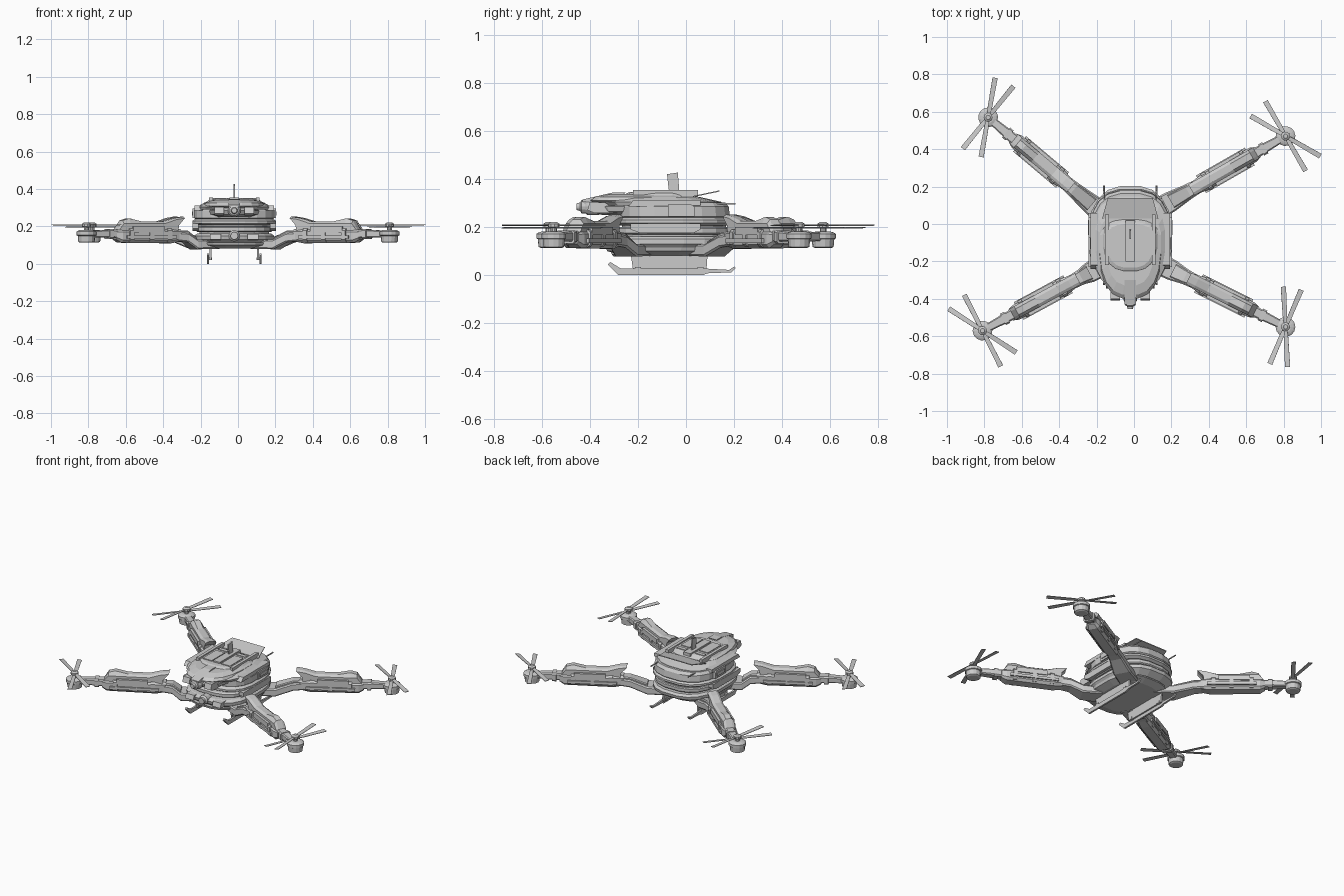
import bpy, bmesh, math
from mathutils import Matrix, Vector

CX = -0.02  # body centre line
I4 = Matrix.Identity(4)


def finish(name, bm, M=I4):
    bmesh.ops.recalc_face_normals(bm, faces=bm.faces)
    bm.transform(M)
    me = bpy.data.meshes.new(name)
    bm.to_mesh(me)
    bm.free()
    ob = bpy.data.objects.new(name, me)
    bpy.context.collection.objects.link(ob)
    return ob


def skin(name, rings, M=I4):
    """Join equal-sized point rings into a closed solid."""
    bm = bmesh.new()
    vs = [[bm.verts.new(p) for p in r] for r in rings]
    n = len(vs[0])
    for a, b in zip(vs, vs[1:]):
        for i in range(n):
            bm.faces.new((a[i], a[(i + 1) % n], b[(i + 1) % n], b[i]))
    bm.faces.new(vs[0])
    bm.faces.new(vs[-1])
    return finish(name, bm, M)


def outline(z, hw, y0, y1, n=20, p=2.7):
    """Rounded body outline; widest at y = -0.08."""
    ring = []
    for i in range(n):
        a = 2 * math.pi * (i + 0.5) / n
        c, s = math.cos(a), math.sin(a)
        x = math.copysign(abs(c) ** (2 / p), c) * hw
        y = math.copysign(abs(s) ** (2 / p), s)
        ring.append((CX + x, -0.08 + y * ((y1 + 0.08) if y > 0 else (-0.08 - y0)), z))
    return ring


def tier(name, levels):
    return skin(name, [outline(*l) for l in levels])


def bar(name, secs, M=I4, ch=0.3):
    """Chamfered beam along x: sections (x, half width, z low, z high)."""
    rings = []
    for u, w, a, b in secs:
        c = ch * min(w, (b - a) / 2)
        rings.append([(u, y, z) for y, z in ((-w, a + c), (-w + c, a), (w - c, a), (w, a + c),
                                             (w, b - c), (w - c, b), (-w + c, b), (-w, b - c))])
    return skin(name, rings, M)


def box(name, x0, x1, y0, y1, z0, z1, M=I4):
    return skin(name, [[(x0, y0, z), (x1, y0, z), (x1, y1, z), (x0, y1, z)] for z in (z0, z1)], M)


def plate(name, pts, x0, x1, M=I4):
    """Side profile of (y, z) points extruded along x."""
    return skin(name, [[(x, y, z) for y, z in pts] for x in (x0, x1)], M)


def lathe(name, prof, M=I4, n=14):
    return skin(name, [[(r * math.cos(2 * math.pi * i / n), r * math.sin(2 * math.pi * i / n), z)
                        for i in range(n)] for r, z in prof], M)


# Body: stacked rounded tiers
tier("belly_plate", [(0.083, 0.15, -0.27, 0.10), (0.10, 0.20, -0.33, 0.15), (0.115, 0.205, -0.335, 0.16)])
tier("lower_hull", [(0.105, 0.19, -0.30, 0.16), (0.13, 0.215, -0.33, 0.20), (0.15, 0.215, -0.335, 0.205),
                    (0.162, 0.20, -0.31, 0.19)])
tier("waist", [(0.155, 0.185, -0.26, 0.165), (0.215, 0.195, -0.27, 0.17)])
tier("waist_ring", [(0.17, 0.2, -0.29, 0.18), (0.176, 0.207, -0.30, 0.185), (0.195, 0.207, -0.30, 0.185),
                    (0.2, 0.2, -0.29, 0.18)])
tier("middle_rim", [(0.207, 0.205, -0.28, 0.175), (0.217, 0.225, -0.30, 0.19), (0.23, 0.225, -0.30, 0.19),
                    (0.24, 0.21, -0.28, 0.175)])
tier("upper_hull", [(0.235, 0.205, -0.265, 0.175), (0.245, 0.217, -0.28, 0.185), (0.285, 0.217, -0.28, 0.18),
                    (0.302, 0.205, -0.27, 0.165)])
tier("shoulder_cover", [(0.29, 0.2, -0.34, 0.15), (0.305, 0.2, -0.36, 0.15), (0.325, 0.165, -0.31, 0.06)])
tier("visor", [(0.298, 0.15, -0.38, -0.02), (0.31, 0.17, -0.40, 0.0), (0.326, 0.165, -0.38, 0.0),
               (0.338, 0.13, -0.33, 0.0)])
tier("head_block", [(0.25, 0.10, -0.35, 0.0), (0.265, 0.14, -0.39, 0.0), (0.285, 0.145, -0.40, 0.0),
                    (0.30, 0.12, -0.37, 0.0)])
tier("top_deck", [(0.32, 0.16, -0.27, 0.03), (0.34, 0.14, -0.25, 0.01), (0.346, 0.125, -0.235, 0.0)])

# Raised rear deck flap
skin("rear_flap", [[(CX - w, y, z + t), (CX + w, y, z + t), (CX + w, y, z + t + 0.005), (CX - w, y, z + t + 0.005)]
                   for w, y, z, t in ((0.15, 0.03, 0.325, 0), (0.12, 0.14, 0.348, 0))])

# Hatch details on top
box("hatch_spine", CX - 0.025, CX + 0.025, -0.20, 0.02, 0.335, 0.355)
for s in (-1, 1):
    def mx(a, b):
        return sorted((CX + s * a, CX + s * b))
    box("hatch_panel", *mx(0.035, 0.10), -0.20, -0.06, 0.335, 0.351)
    box("hatch_rail", *mx(0.115, 0.135), -0.22, 0.05, 0.325, 0.354)
    box("hatch_hinge", *mx(0.035, 0.10), -0.04, -0.015, 0.335, 0.35)
    # Side window frame with inset pane
    plate("side_window_frame", [(-0.075, 0.245), (0.035, 0.245), (0.035, 0.285), (0.02, 0.295), (-0.075, 0.295)],
          *mx(0.20, 0.222))
    plate("side_window_pane", [(-0.06, 0.258), (0.022, 0.258), (0.022, 0.28), (-0.06, 0.28)], *mx(0.2, 0.227))
    # Side pods and waist pads
    plate("side_pod", [(-0.23, 0.19), (-0.19, 0.175), (0.03, 0.175), (0.06, 0.19), (0.06, 0.215), (-0.23, 0.215)],
          *mx(0.19, 0.222))
    plate("shoulder_strip", [(-0.24, 0.285), (0.06, 0.29), (0.06, 0.312), (-0.22, 0.312)], *mx(0.17, 0.213))
    # Front cheek blocks and lamps
    plate("front_cheek", [(-0.41, 0.27), (-0.38, 0.258), (-0.28, 0.258), (-0.28, 0.30), (-0.40, 0.305)],
          *mx(0.055, 0.105))
    plate("front_lamp", [(-0.345, 0.13), (-0.28, 0.125), (-0.28, 0.16), (-0.335, 0.16)], *mx(0.07, 0.13))
    # Rear antenna rods
    box("rear_antenna", *mx(0.134, 0.14), 0.10, 0.205, 0.295, 0.301)
    # Landing skid with its wide strut plate
    plate("skid", [(-0.325, 0.045), (-0.315, 0.055), (-0.27, 0.027), (0.09, 0.027), (0.18, 0.022), (0.20, 0.036),
                   (0.207, 0.03), (0.19, 0.012), (0.09, 0.008), (0.07, 0.0), (-0.28, 0.0)], *mx(0.134, 0.146))
    plate("skid_strut", [(-0.22, 0.02), (0.085, 0.02), (0.09, 0.09), (-0.23, 0.09)], *mx(0.122, 0.132))
    for y in (-0.2, 0.06):
        box("skid_joint", *mx(0.118, 0.146), y - 0.012, y + 0.012, 0.02, 0.035)

# Nose camera
NOSE = Matrix.Translation((CX, -0.36, 0.285)) @ Matrix.Rotation(math.radians(90), 4, 'X')
lathe("nose_camera", [(0.035, 0), (0.035, 0.05), (0.028, 0.06), (0.028, 0.075), (0.018, 0.08), (0.014, 0.095)], NOSE)
plate("nose_brow", [(-0.43, 0.315), (-0.30, 0.345), (-0.25, 0.345), (-0.30, 0.30), (-0.43, 0.305)],
      CX - 0.03, CX + 0.03)
LOW = Matrix.Translation((CX, -0.29, 0.15)) @ Matrix.Rotation(math.radians(90), 4, 'X')
lathe("lower_sensor", [(0.03, 0), (0.03, 0.045), (0.02, 0.055), (0.02, 0.07)], LOW)

# Antenna fin
plate("antenna_fin", [(-0.07, 0.34), (-0.027, 0.34), (-0.034, 0.427), (-0.079, 0.42)], CX - 0.004, CX + 0.004)


def arm(tag, motor, root, blades):
    """Arm in a local frame: origin under the motor, +x runs inward to the body."""
    m, r = Vector(motor), Vector(root)
    d = r - m
    L = d.length
    M = Matrix.Translation((m.x, m.y, 0)) @ Matrix.Rotation(math.atan2(d.y, d.x), 4, 'Z')

    bar(tag + "_arm_root", [(0.50, 0.035, 0.125, 0.172), (0.60, 0.042, 0.115, 0.165), (L - 0.02, 0.055, 0.078, 0.13),
                            (L + 0.10, 0.06, 0.08, 0.125)], M)
    bar(tag + "_root_cover", [(0.55, 0.03, 0.14, 0.18), (0.60, 0.034, 0.14, 0.178), (L - 0.02, 0.038, 0.11, 0.142)], M)
    bar(tag + "_arm_housing", [(0.17, 0.03, 0.13, 0.18), (0.20, 0.042, 0.113, 0.185), (0.50, 0.045, 0.11, 0.19),
                               (0.56, 0.036, 0.12, 0.185)], M, 0.4)
    bar(tag + "_inner_boom", [(0.04, 0.022, 0.142, 0.178), (0.12, 0.026, 0.14, 0.182), (0.22, 0.03, 0.135, 0.185)], M)
    bar(tag + "_boom_collar", [(0.125, 0.034, 0.132, 0.186), (0.15, 0.034, 0.132, 0.186)], M)
    for u in (0.24, 0.36, 0.47):
        bar(tag + "_housing_band", [(u, 0.05, 0.118, 0.19), (u + 0.025, 0.05, 0.118, 0.19)], M)
    for s in (-1, 1):
        box(tag + "_side_rail", 0.22, 0.52, min(s * 0.03, s * 0.054), max(s * 0.03, s * 0.054), 0.135, 0.152, M)
        box(tag + "_upper_rail", 0.26, 0.45, min(s * 0.03, s * 0.05), max(s * 0.03, s * 0.05), 0.168, 0.2, M)
    # Swept fairing on top of the housing
    prof = [(0.58, 0.252), (0.53, 0.245), (0.46, 0.226), (0.33, 0.226), (0.25, 0.243), (0.21, 0.232), (0.18, 0.18),
            (0.54, 0.18), (0.545, 0.215)]
    skin(tag + "_fairing", [[(u, y, z if k else min(z, 0.215) if u < 0.5 else z - 0.008) for u, z in prof]
                            for y, k in ((-0.034, 0), (-0.018, 1), (0.018, 1), (0.034, 0))], M)
    # Motor pod and hub
    lathe(tag + "_motor", [(0.034, 0.113), (0.044, 0.118), (0.047, 0.15), (0.053, 0.153), (0.053, 0.172),
                           (0.043, 0.178), (0.03, 0.182)], M)
    lathe(tag + "_hub", [(0.014, 0.175), (0.014, 0.197), (0.024, 0.2), (0.024, 0.214), (0.012, 0.222)], M, 10)
    # Two stacked two-bladed propellers
    for k, deg in enumerate(blades):
        for turn in (0, 180):
            B = (Matrix.Translation((m.x, m.y, 0.197 + 0.011 * k)) @ Matrix.Rotation(math.radians(deg + turn), 4, 'Z')
                 @ Matrix.Rotation(math.radians(8), 4, 'X'))
            skin(tag + "_blade", [[(u, -w, -0.0015), (u, w, -0.0015), (u, w, 0.0015), (u, -w, 0.0015)]
                                  for u, w in ((0.01, 0.009), (0.06, 0.012), (0.215, 0.014))], B)


arm("back_left", (-0.78, 0.57), (-0.21, 0.09), (51, 80))
arm("back_right", (0.81, 0.47), (0.18, 0.11), (120, 150))
arm("front_left", (-0.81, -0.57), (-0.22, -0.25), (117, 147))
arm("front_right", (0.81, -0.55), (0.19, -0.24), (67, 93))
